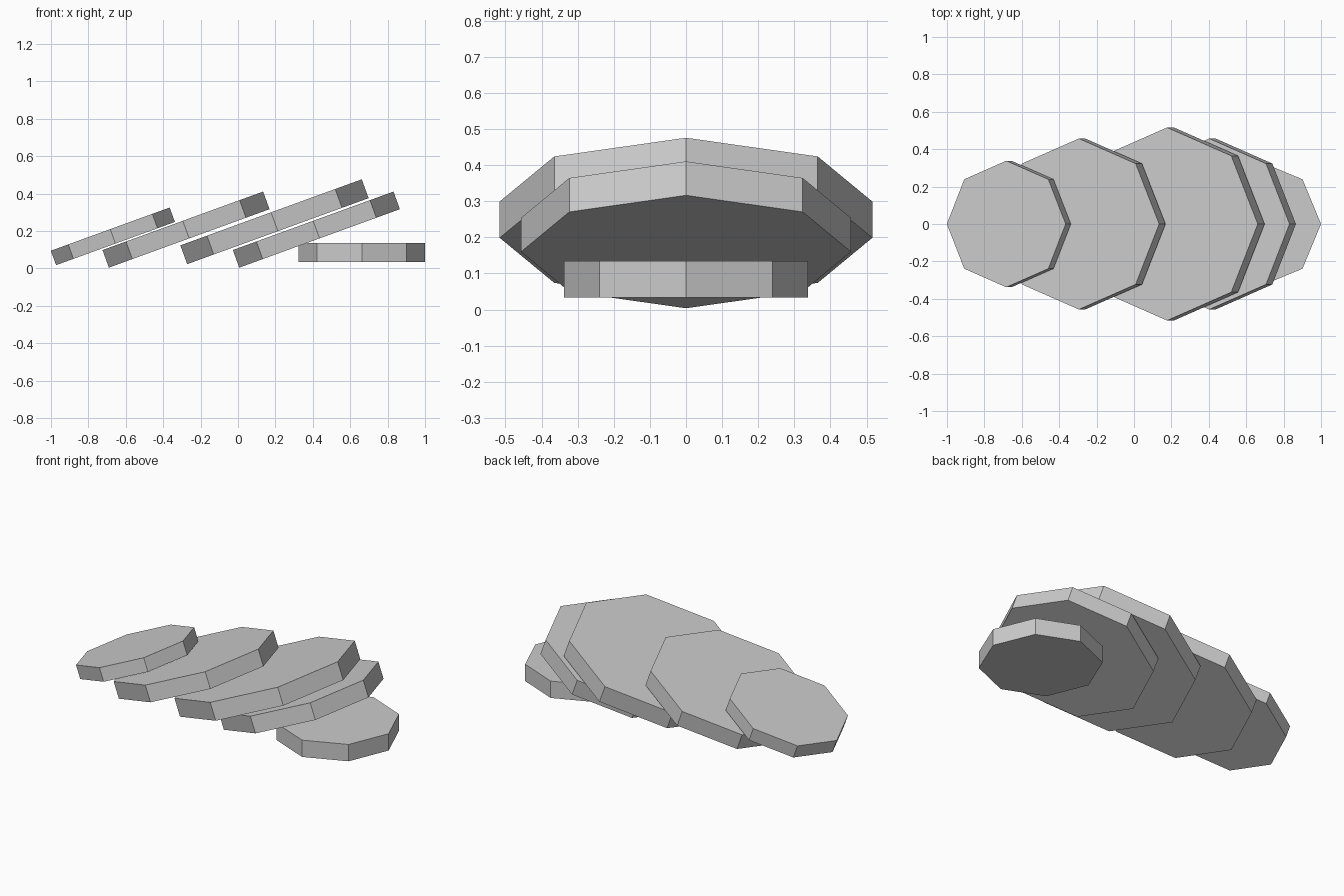
import bpy
from math import radians

if "Cube" in bpy.data.objects:
    bpy.data.objects.remove(bpy.data.objects["Cube"])


def slab(name, x, z, radius, thickness, tilt):
    """Octagonal slab with a corner pointing along x, raised on its right side by tilt."""
    bpy.ops.mesh.primitive_cylinder_add(
        vertices=8, radius=radius, depth=thickness,
        location=(x, 0, z), rotation=(0, radians(-tilt), 0))
    bpy.context.object.name = name


# Overlapping tilted slabs from left to right
slab("left_small_slab", -0.669, 0.171, 0.338, 0.082, 20)
slab("left_middle_slab", -0.278, 0.207, 0.457, 0.100, 20)
slab("large_slab", 0.195, 0.249, 0.516, 0.107, 20)
slab("right_middle_slab", 0.419, 0.207, 0.457, 0.100, 20)

# Flat slab at the right end
slab("flat_end_slab", 0.662, 0.084, 0.338, 0.101, 0)
